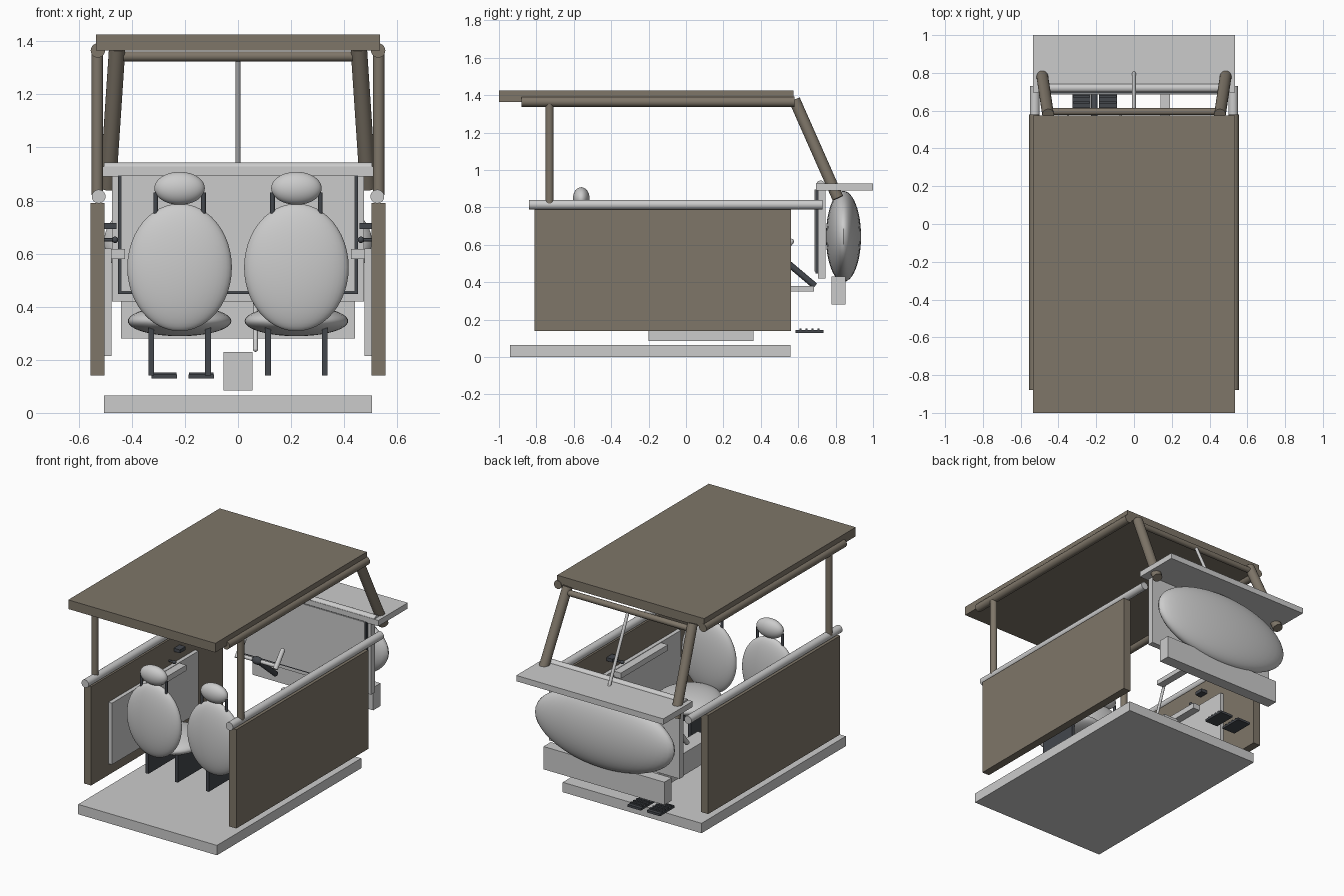
import bpy
import math
from mathutils import Vector

cube = bpy.data.objects.get("Cube")
if cube:
    bpy.data.objects.remove(cube, do_unlink=True)


def material(name, rgb):
    m = bpy.data.materials.new(name)
    m.use_nodes = True
    m.diffuse_color = (*rgb, 1)
    m.node_tree.nodes["Principled BSDF"].inputs["Base Color"].default_value = (*rgb, 1)
    return m


BROWN = material("brown paint", (0.21, 0.18, 0.14))
GREY = material("light grey", (0.6, 0.6, 0.6))
DARK = material("dark trim", (0.057, 0.063, 0.073))


def finish(name, mat, smooth=False):
    ob = bpy.context.object
    ob.name = name
    ob.data.materials.append(mat)
    bpy.ops.object.transform_apply(location=False, rotation=True, scale=True)
    if smooth:
        bpy.ops.object.shade_smooth_by_angle(angle=math.radians(40))
    return ob


def box(name, mat, x, y, z):
    """Box from its (low, high) range on each axis."""
    bpy.ops.mesh.primitive_cube_add(size=1, location=[sum(r) / 2 for r in (x, y, z)])
    bpy.context.object.scale = [abs(r[1] - r[0]) for r in (x, y, z)]
    return finish(name, mat)


def rod(name, mat, start, end, radius):
    """Cylinder between two points."""
    a, b = Vector(start), Vector(end)
    bpy.ops.mesh.primitive_cylinder_add(vertices=24, radius=radius, depth=(b - a).length,
                                        location=(a + b) / 2)
    bpy.context.object.rotation_euler = (b - a).to_track_quat("Z", "Y").to_euler()
    return finish(name, mat, True)


def ellipsoid(name, mat, centre, radii):
    bpy.ops.mesh.primitive_uv_sphere_add(segments=40, ring_count=24, radius=1, location=centre)
    bpy.context.object.scale = radii
    return finish(name, mat, True)


# Floor, tunnel and roof
box("floor", GREY, (-0.505, 0.505), (-0.94, 0.56), (0, 0.065))
box("tunnel", GREY, (-0.055, 0.055), (-0.2, 0.36), (0.085, 0.23))
box("roof", BROWN, (-0.535, 0.535), (-1, 0.575), (1.365, 1.425))
rod("windscreen_header", BROWN, (-0.45, 0.595, 1.343), (0.45, 0.595, 1.343), 0.019)

# Doors, rails and pillars on both sides
for s, side in ((1, "left"), (-1, "right")):
    box(side + "_door", BROWN, (s * 0.502, s * 0.555), (-0.81, 0.562), (0.14, 0.79))
    box(side + "_door_panel", GREY, (s * 0.476, s * 0.502), (-0.63, 0.27), (0.215, 0.62))
    box(side + "_armrest", GREY, (s * 0.425, s * 0.502), (-0.42, 0.07), (0.58, 0.617))
    box(side + "_door_latch", DARK, (s * 0.458, s * 0.502), (0.05, 0.11), (0.693, 0.715))
    ellipsoid(side + "_window_knob", DARK, (s * 0.463, 0.0, 0.652), (0.012, 0.012, 0.012))
    rod(side + "_window_crank", DARK, (s * 0.463, 0, 0.652), (s * 0.502, 0, 0.652), 0.006)
    rod(side + "_belt_rail", GREY, (s * 0.525, -0.84, 0.815), (s * 0.525, 0.73, 0.815), 0.026)
    rod(side + "_roof_rail", BROWN, (s * 0.528, -0.88, 1.365), (s * 0.528, 0.58, 1.365), 0.027)
    rod(side + "_rear_post", BROWN, (s * 0.53, -0.73, 0.82), (s * 0.53, -0.73, 1.37), 0.022)
    rod(side + "_windscreen_pillar", BROWN, (s * 0.455, 0.58, 1.375),
        (s * 0.49, 0.812, 0.85), 0.031)

# Dashboard and nose
box("dash_shelf", GREY, (-0.535, 0.535), (0.695, 1.0), (0.89, 0.928))
rod("dash_roll", GREY, (-0.505, 0.72, 0.92), (0.505, 0.72, 0.92), 0.024)
box("dash_panel", GREY, (-0.475, 0.475), (0.705, 0.745), (0.42, 0.9))
box("dash_frame", DARK, (-0.452, 0.452), (0.692, 0.705), (0.447, 0.895))
box("dash_face", GREY, (-0.441, 0.441), (0.686, 0.693), (0.457, 0.895))
ellipsoid("nose", GREY, (0, 0.842, 0.645), (0.505, 0.094, 0.243))
box("bumper", GREY, (-0.44, 0.44), (0.777, 0.853), (0.28, 0.43))
rod("windscreen_divider", GREY, (0, 0.8, 0.92), (0, 0.6, 1.343), 0.01)

# Seats
for s, side in ((1, "left"), (-1, "right")):
    cx = s * 0.22
    ellipsoid(side + "_seat_back", GREY, (cx, -0.555, 0.548), (0.197, 0.055, 0.24))
    ellipsoid(side + "_seat_cushion", GREY, (cx, -0.34, 0.346), (0.195, 0.21, 0.057))
    ellipsoid(side + "_headrest", GREY, (cx, -0.56, 0.846), (0.095, 0.045, 0.062))
    for d in (-1, 1):
        px = cx + d * 0.09
        rod(side + "_headrest_post", DARK, (px, -0.56, 0.7), (px, -0.56, 0.83), 0.009)
        lx = cx + d * 0.107
        box(side + "_seat_leg", DARK, (lx - 0.011, lx + 0.011), (-0.48, -0.2), (0.14, 0.34))

# Steering yoke on its sloping column
hub = Vector((-0.21, 0.5, 0.54))
up = Vector((0, 0.062, 0.078))
rod("steering_column", DARK, (-0.21, 0.69, 0.38), hub, 0.017)
rod("steering_bar", GREY, hub + Vector((-0.14, 0, 0)), hub + Vector((0.14, 0, 0)), 0.012)
ellipsoid("steering_hub", DARK, hub, (0.035, 0.025, 0.025))
for d in (-1, 1):
    foot = hub + Vector((d * 0.14, 0, 0))
    rod("steering_grip", GREY, foot - up * 0.2, foot + up, 0.015)
    ellipsoid("steering_grip_end", GREY, foot + up, (0.015, 0.015, 0.015))

# Gear lever and hand lever
rod("gear_lever", GREY, (0.066, 0.3, 0.24), (0.066, 0.38, 0.45), 0.009)
ellipsoid("gear_foot", GREY, (0.066, 0.3, 0.24), (0.01, 0.01, 0.01))
ellipsoid("gear_knob", GREY, (0.066, 0.385, 0.46), (0.02, 0.02, 0.02))
box("hand_lever", GREY, (0.14, 0.19), (0.45, 0.685), (0.35, 0.38))

# Ribbed pedals
for cx in (-0.278, -0.138):
    box("pedal", DARK, (cx - 0.048, cx + 0.048), (0.585, 0.735), (0.13, 0.145))
    for i in range(4):
        y = 0.612 + i * 0.032
        box("pedal_rib", DARK, (cx - 0.046, cx + 0.046), (y - 0.005, y + 0.005), (0.145, 0.153))
